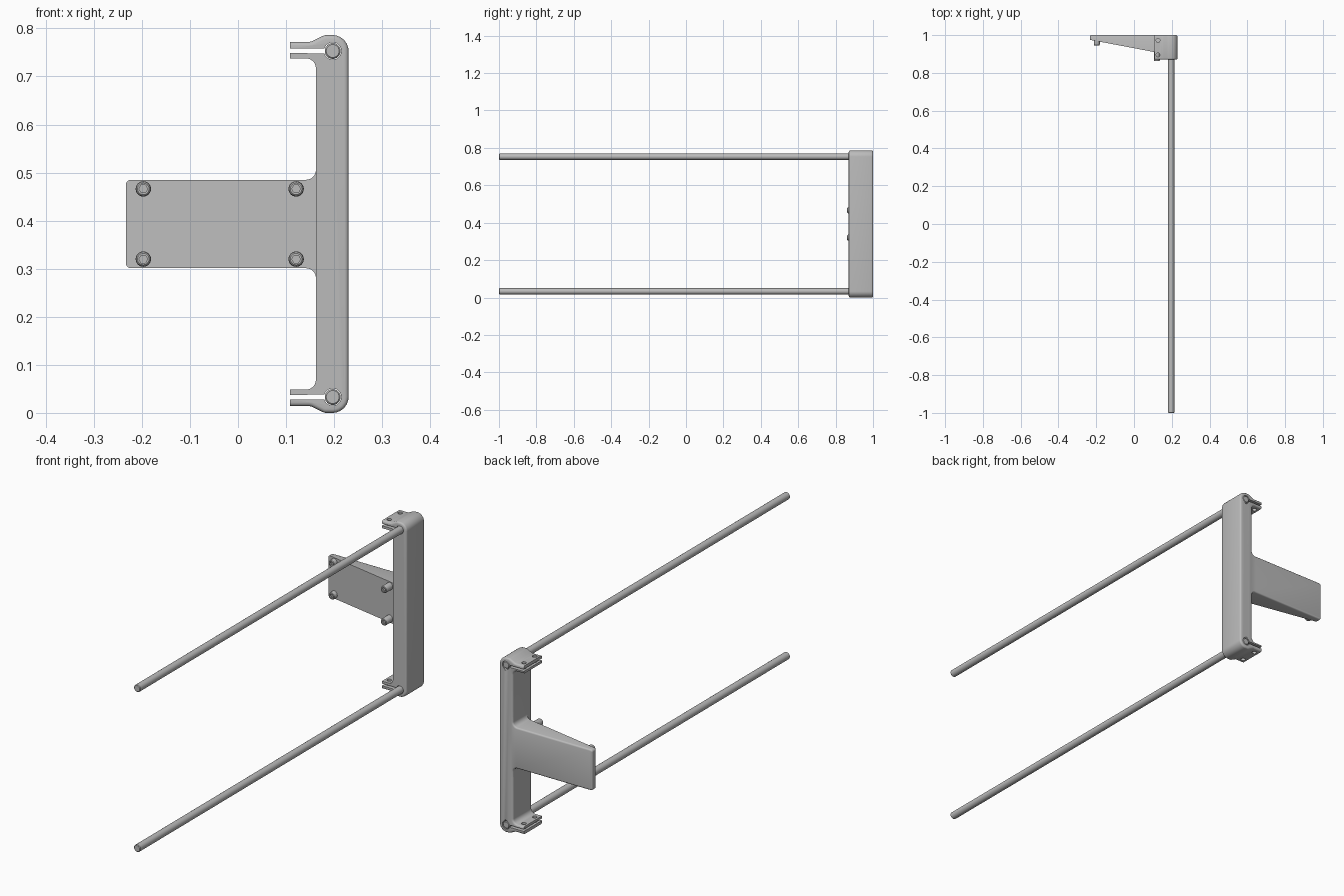
import bpy
import bmesh
from math import sin, cos, pi, tan
from mathutils import Vector

cube = bpy.data.objects.get("Cube")
if cube:
    bpy.data.objects.remove(cube)

MID = 0.393          # height of the mirror plane
FRONT, BACK = 0.87, 1.0
ROD_X, ROD_Z = 0.197, 0.753

grey = bpy.data.materials.new("satin grey")
grey.use_nodes = True
colour = (0.5, 0.5, 0.5, 1)
grey.diffuse_color = colour
grey.node_tree.nodes["Principled BSDF"].inputs["Base Color"].default_value = colour


def finish(bm, name):
    """Turn a bmesh into a shaded, coloured object."""
    bmesh.ops.recalc_face_normals(bm, faces=bm.faces)
    mesh = bpy.data.meshes.new(name)
    bm.to_mesh(mesh)
    bm.free()
    mesh.materials.append(grey)
    obj = bpy.data.objects.new(name, mesh)
    bpy.context.collection.objects.link(obj)
    return obj


def smooth(obj):
    bpy.ops.object.select_all(action='DESELECT')
    obj.select_set(True)
    bpy.context.view_layer.objects.active = obj
    bpy.ops.object.shade_smooth_by_angle(angle=0.6)


def rounded(corners, steps=6):
    """Open outline with each (x, z, radius) corner replaced by an arc."""
    out = []
    for i, (x, z, r) in enumerate(corners):
        p = Vector((x, z))
        if r == 0:
            out.append(p)
            continue
        u = (Vector(corners[i - 1][:2]) - p).normalized()
        v = (Vector(corners[i + 1][:2]) - p).normalized()
        half = u.angle(v) / 2
        a, b = p + u * r / tan(half), p + v * r / tan(half)
        centre = p + (u + v).normalized() * r / sin(half)
        for k in range(steps + 1):
            t = k / steps
            out.append(centre + ((a - centre) * (1 - t) + (b - centre) * t).normalized() * r)
    return out


def mirrored(half):
    """Close an upper half outline with its reflection below MID."""
    body = half[1:-1]
    return body + [Vector((p.x, 2 * MID - p.y)) for p in reversed(body)]


def slab(outline, front_y, bevel_front, bevel_back, size):
    """Extrude an outline in depth, rounding the chosen rim edges."""
    bm = bmesh.new()
    rims = [[bm.verts.new((p.x, y(p.x), p.y)) for p in outline]
            for y in (front_y, lambda x: BACK)]
    n = len(outline)
    for rim in rims:
        bm.faces.new(rim)
    for i in range(n):
        j = (i + 1) % n
        bm.faces.new((rims[0][i], rims[0][j], rims[1][j], rims[1][i]))
    chosen = []
    for rim, rule in zip(rims, (bevel_front, bevel_back)):
        for i in range(n):
            pair = (rim[i], rim[(i + 1) % n])
            if all(rule(v.co.x, abs(v.co.z - MID)) for v in pair):
                chosen.append(bm.edges.get(pair))
    bmesh.ops.recalc_face_normals(bm, faces=bm.faces)
    bmesh.ops.bevel(bm, geom=chosen, offset=size, segments=3, profile=0.5,
                    affect='EDGES', clamp_overlap=False)
    return bm


def lathe(name, profile, x, z, sides=24, hex_from=99):
    """Revolve (radius, y) pairs; rings from hex_from on are six-sided."""
    bm = bmesh.new()
    rings = []
    for k, (r, y) in enumerate(profile):
        ring = []
        for s in range(sides):
            a = 2 * pi * s / sides
            rad = r * cos(pi / 6) / cos(a % (pi / 3) - pi / 6) if k >= hex_from else r
            ring.append(bm.verts.new((x + rad * cos(a), y, z + rad * sin(a))))
        rings.append(ring)
    for lo, hi in zip(rings, rings[1:]):
        for s in range(sides):
            t = (s + 1) % sides
            bm.faces.new((lo[s], lo[t], hi[t], hi[s]))
    bm.faces.new(rings[0])
    bm.faces.new(rings[-1])
    return finish(bm, name)


# Upright frame with a split clamp at each end
outer = rounded([(0.23, MID, 0), (0.23, 0.786, 0.033), (0.18, 0.786, 0.02),
                 (0.152, 0.772, 0.02), (0.108, 0.772, 0), (0.108, 0.758, 0)])
bore_r, gap = 0.018, 0.28
bore = []
for k in range(25):
    a = pi - gap - (2 * pi - 2 * gap) * k / 24
    bore.append(Vector((ROD_X + bore_r * cos(a), ROD_Z + bore_r * sin(a))))
inner = rounded([(0.108, 0.7485, 0), (0.108, 0.7375, 0), (0.162, 0.7375, 0.02), (0.162, MID, 0)])


def is_outer(x, dz):
    return x > 0.216 or dz > 0.3785


frame = finish(slab(mirrored(outer + bore + inner), lambda x: FRONT, is_outer,
                    lambda x, dz: is_outer(x, dz) or dz < 0.3447, 0.008), "clamp_frame")

# Bolt holes through the clamp jaws
for y in (0.895, 0.972):
    bpy.ops.mesh.primitive_cylinder_add(vertices=20, radius=0.01, depth=1, location=(0.127, y, MID))
    cutter = bpy.context.object
    cutter.name = "hole_cutter"
    cutter.hide_render = True
    cut = frame.modifiers.new("hole", 'BOOLEAN')
    cut.operation, cut.solver, cut.object = 'DIFFERENCE', 'EXACT', cutter
    bpy.ops.object.select_all(action='DESELECT')
    frame.select_set(True)
    bpy.context.view_layer.objects.active = frame
    bpy.ops.object.modifier_apply(modifier=cut.name)
    bpy.data.objects.remove(cutter)
smooth(frame)


# Tapered mounting plate
def plate_front(x):
    return 0.975 - 0.19 * (x + 0.233)


plate_half = rounded([(0.185, MID, 0), (0.185, 0.53, 0), (0.162, 0.53, 0),
                      (0.162, 0.485, 0.02), (-0.233, 0.485, 0.01), (-0.233, MID, 0)])
smooth(finish(slab(mirrored(plate_half), plate_front, lambda x, dz: False,
                   lambda x, dz: x < 0.17, 0.007), "mounting_plate"))

# Socket-head screws
for side, x, tip in (("outer", -0.197, 0.945), ("inner", 0.121, 0.862)):
    for level, dz in (("upper", 0.073), ("lower", -0.073)):
        head = [(0.016, plate_front(x) + 0.008), (0.016, tip + 0.007), (0.0145, tip + 0.002),
                (0.012, tip), (0.009, tip), (0.009, tip + 0.01)]
        smooth(lathe(f"{side}_{level}_screw", head, x, MID + dz, hex_from=4))

# Long rods held by the clamps
for level, z in (("upper", ROD_Z), ("lower", 2 * MID - ROD_Z)):
    rod = [(0.0135, -1), (0.0165, -0.997), (0.0165, 0.996), (0.0135, 0.999)]
    smooth(lathe(f"{level}_rod", rod, ROD_X, z))
